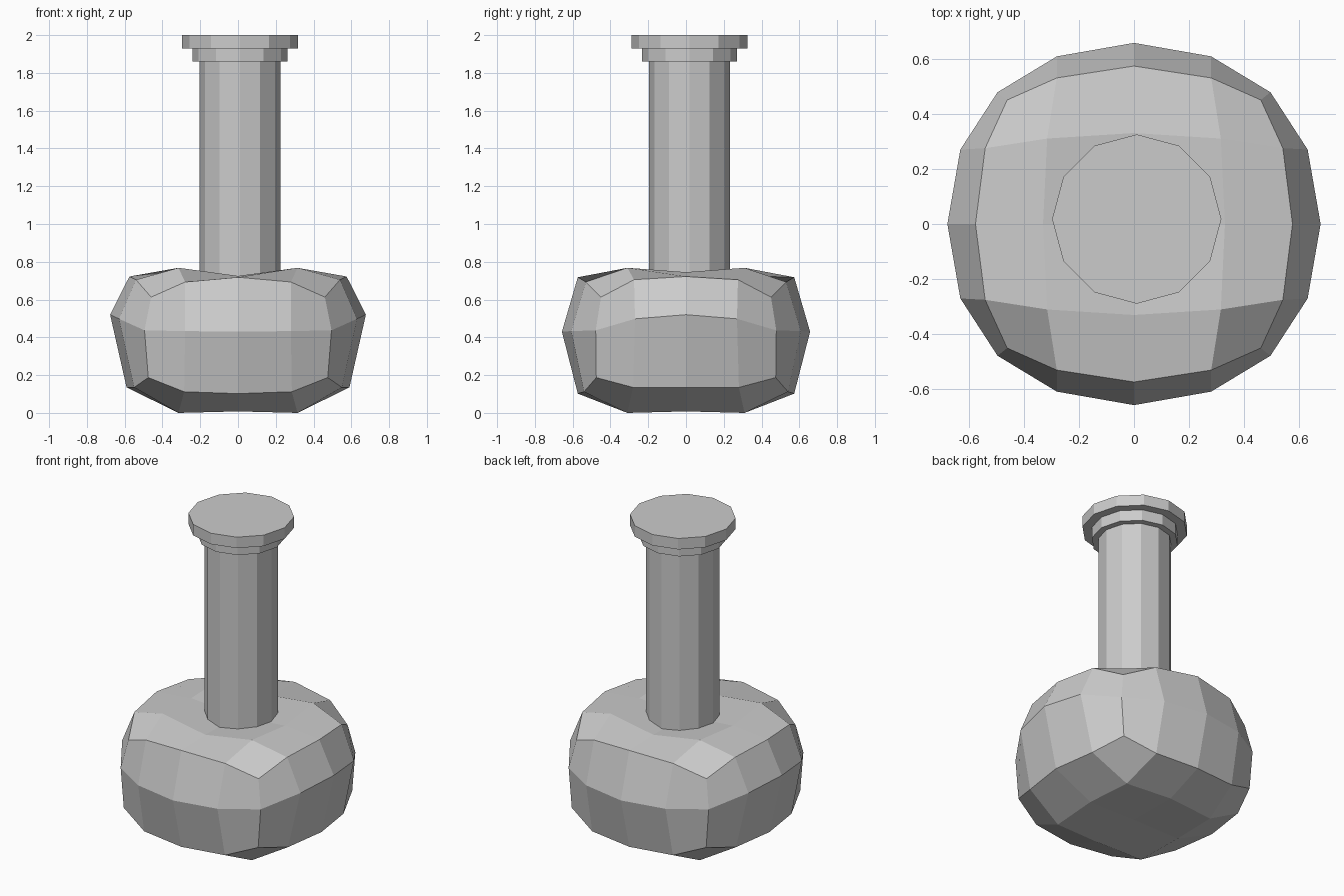
import bpy, bmesh
from math import radians
from mathutils import Matrix

if "Cube" in bpy.data.objects:
    bpy.data.objects.remove(bpy.data.objects["Cube"])

grey = bpy.data.materials.new("plain grey")
grey.diffuse_color = (0.6, 0.6, 0.6, 1)
grey.use_nodes = True
grey.node_tree.nodes["Principled BSDF"].inputs["Base Color"].default_value = grey.diffuse_color


def finish(bm, name):
    bmesh.ops.recalc_face_normals(bm, faces=bm.faces[:])
    mesh = bpy.data.meshes.new(name)
    bm.to_mesh(mesh)
    bm.free()
    mesh.materials.append(grey)
    obj = bpy.data.objects.new(name, mesh)
    bpy.context.collection.objects.link(obj)
    return obj


# One quarter of the 4x4 grids of the rounded block; the rest is mirrored.
# key = grid steps from the centre in x and y, value = x, y, z
TOP = {(0, 0): (0, 0, .72), (1, 0): (.33, 0, .745), (0, 1): (0, .33, .725),
       (1, 1): (.315, .31, .768), (2, 0): (.575, 0, .722), (0, 2): (0, .573, .718),
       (2, 1): (.54, .275, .705), (1, 2): (.28, .53, .693), (2, 2): (.46, .45, .613)}
BOTTOM = {(0, 0): (0, 0, .012), (1, 0): (.33, 0, .008), (0, 1): (0, .33, .008),
          (1, 1): (.315, .31, 0), (2, 0): (.59, 0, .135), (0, 2): (0, .573, .102),
          (2, 1): (.55, .28, .135), (1, 2): (.285, .54, .112), (2, 2): (.475, .475, .187)}
WAIST = {(2, 0): (.677, 0, .52), (2, 1): (.63, .27, .498),
         (2, 2): (.495, .478, .437), (1, 2): (.28, .608, .433), (0, 2): (0, .657, .43)}

# Body: top and bottom grids joined through a waist ring
bm = bmesh.new()
span = range(-2, 3)


def mirrored(table):
    verts = {}
    for i in span:
        for j in span:
            if (abs(i), abs(j)) in table:
                x, y, z = table[abs(i), abs(j)]
                verts[i, j] = bm.verts.new((x if i > 0 else -x, y if j > 0 else -y, z))
    return verts


top, bottom, waist = mirrored(TOP), mirrored(BOTTOM), mirrored(WAIST)
for grid in (top, bottom):
    for i in range(-2, 2):
        for j in range(-2, 2):
            bm.faces.new([grid[i, j], grid[i + 1, j], grid[i + 1, j + 1], grid[i, j + 1]])
ring = ([(i, -2) for i in range(-2, 2)] + [(2, j) for j in range(-2, 2)]
        + [(i, 2) for i in range(2, -2, -1)] + [(-2, j) for j in range(2, -2, -1)])
for a, b in zip(ring, ring[1:] + ring[:1]):
    for low, high in ((bottom, waist), (waist, top)):
        bm.faces.new([low[a], low[b], high[b], high[a]])
finish(bm, "flask_body")


# Neck and lip: twelve-sided drums, slightly off centre
def drum(name, radius, z0, z1):
    b = bmesh.new()
    place = Matrix.Translation((.01, .018, (z0 + z1) / 2)) @ Matrix.Rotation(radians(0), 4, 'Z')
    bmesh.ops.create_cone(b, cap_ends=True, segments=12, radius1=radius,
                          radius2=radius, depth=z1 - z0, matrix=place)
    finish(b, name)


drum("neck", .214, .66, 1.88)
drum("lower_lip", .252, 1.86, 1.93)
drum("upper_lip", .307, 1.93, 2.0)
